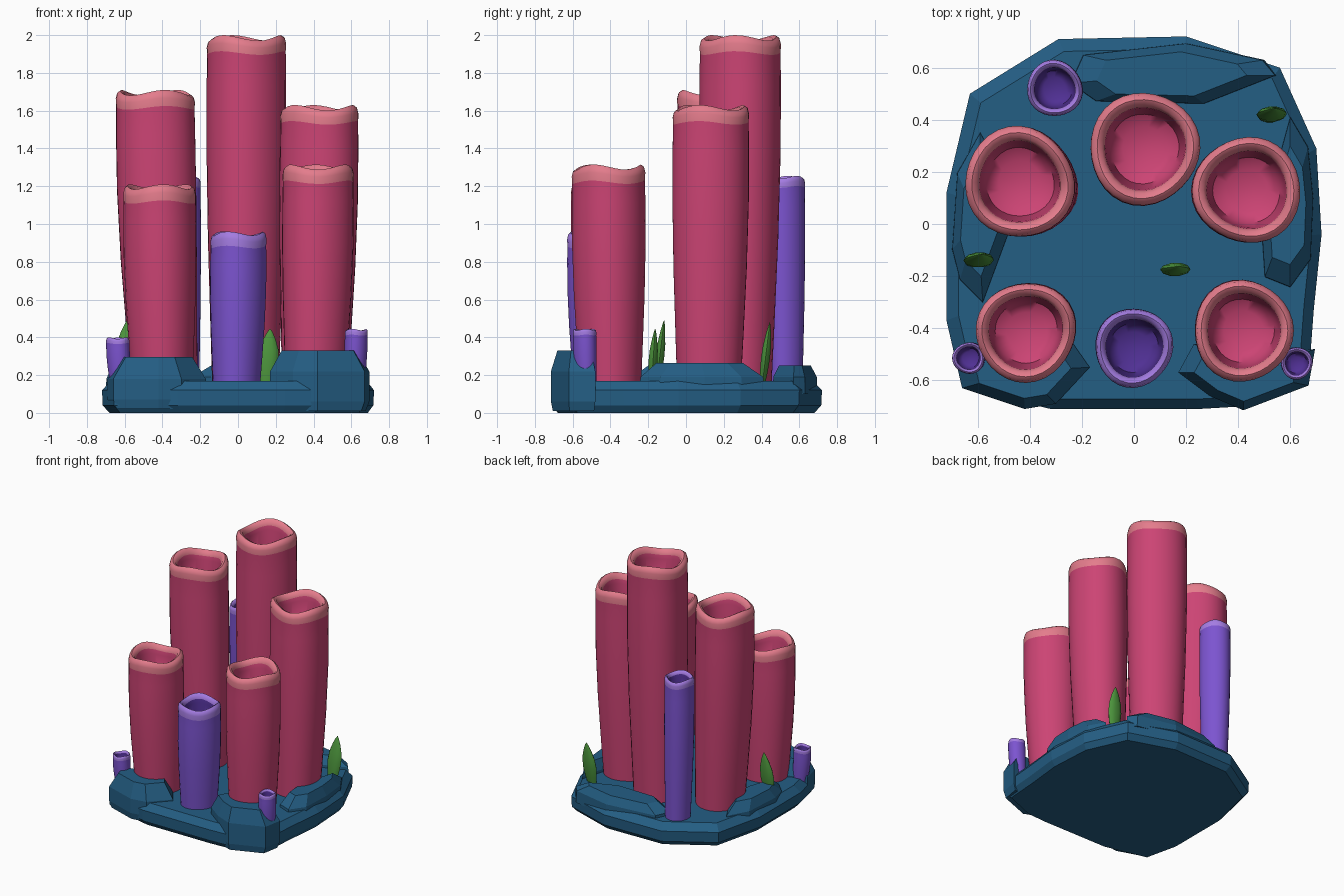
import bpy, bmesh, math
from mathutils import Vector

if "Cube" in bpy.data.objects:
    bpy.data.objects.remove(bpy.data.objects["Cube"])


def material(name, rgb):
    """Flat colour given as sRGB 0-255, stored as linear."""
    m = bpy.data.materials.new(name)
    lin = [((c / 255 + 0.055) / 1.055) ** 2.4 for c in rgb]
    m.diffuse_color = (*lin, 1)
    m.use_nodes = True
    m.node_tree.nodes["Principled BSDF"].inputs["Base Color"].default_value = m.diffuse_color
    return m


ROCK = material("rock blue", (36, 94, 132))
RED = material("tube red", (204, 68, 116))
PINK = material("rim pink", (228, 124, 140))
PURPLE = material("tube purple", (124, 84, 208))
LILAC = material("rim lilac", (164, 124, 226))
DEEP = material("inner purple", (80, 48, 148))
GREEN = material("leaf green", (76, 148, 60))


def loft(name, rings, mats, band_mats=None, smooth=None):
    """Skin a stack of closed rings, cap both ends, colour by band."""
    bm = bmesh.new()
    loops = [[bm.verts.new(p) for p in ring] for ring in rings]
    n = len(loops[0])
    for k in range(len(loops) - 1):
        a, b = loops[k], loops[k + 1]
        for i in range(n):
            j = (i + 1) % n
            f = bm.faces.new((a[i], a[j], b[j], b[i]))
            f.material_index = band_mats[k] if band_mats else 0
    bm.faces.new(loops[0][::-1])
    cap = bm.faces.new(loops[-1])
    cap.material_index = band_mats[-1] if band_mats else 0
    bmesh.ops.recalc_face_normals(bm, faces=bm.faces[:])
    mesh = bpy.data.meshes.new(name)
    bm.to_mesh(mesh)
    bm.free()
    for m in mats:
        mesh.materials.append(m)
    ob = bpy.data.objects.new(name, mesh)
    bpy.context.collection.objects.link(ob)
    if smooth:
        bpy.ops.object.select_all(action='DESELECT')
        ob.select_set(True)
        bpy.context.view_layer.objects.active = ob
        bpy.ops.object.shade_smooth_by_angle(angle=math.radians(smooth))
    return ob


def rock(name, outline, levels):
    """Faceted stone: outline shrunk about its centre at each (height, scale)."""
    c = sum((Vector(p) for p in outline), Vector((0, 0))) / len(outline)
    rings = []
    for z, s in levels:
        rings.append([(*(c + (Vector(p) - c) * s), z) for p in outline])
    return loft(name, rings, [ROCK])


def tube(name, top, base, r, z0, z1, mats, phase):
    """Hollow sponge tube with a wavy rounded lip and a closed cavity."""
    lip = min(0.085, r * 0.5)
    body = [(z0 + (z1 - lip - z0) * t, s) for t, s in
            ((0, .83), (.2, .89), (.45, .96), (.7, 1.0), (.9, 1.0))]
    rim = [(z1 - lip, 0.99), (z1 - lip * .5, 1.0), (z1 - lip * .15, .965),
           (z1, .88), (z1 - lip * .12, .79), (z1 - lip * .5, .74)]
    depth = 1.5 * r
    cavity = [(z1 - lip * .9, .72), (z1 - depth, .62), (z1 - depth * 1.1, .4)]
    rings = []
    for z, s in body + rim + cavity:
        t = (z - z0) / (z1 - z0)
        ease = math.sin(min(t, 1) * math.pi / 2)
        cx, cy = (b + (a - b) * ease for a, b in zip(top, base))
        wave = max(0, 1 - (z1 - z) / (3 * lip)) * r * 0.07
        ring = []
        for i in range(32):
            a = math.tau * i / 32
            rr = r * s * (1 + .025 * math.sin(3 * a + phase)
                          + .015 * math.sin(2 * a - phase))
            dz = wave * (math.sin(3 * a + 2 * phase) - 1)
            ring.append((cx + rr * math.cos(a), cy + rr * math.sin(a), z + dz))
        rings.append(ring)
    bands = [0] * len(body) + [1] * (len(rim) - 1) + [2] * (len(cavity) + 1)
    return loft(name, rings, mats, bands, 50)


def leaf(name, x, y, height, lean):
    """Pointed flattened blade."""
    rings = []
    for t, s in ((0, .6), (.2, .85), (.42, 1), (.62, .9), (.82, .55), (.94, .25), (1, .03)):
        rings.append([(x + .058 * s * math.cos(math.tau * i / 10) + .02 * t,
                       y + .025 * s * math.sin(math.tau * i / 10) + lean * (t - .4),
                       .15 + (height - .15) * t) for i in range(10)])
    return loft(name, rings, [GREEN], smooth=40)


# Reef slab
rock("reef_slab",
     [(-.29, .71), (-.63, .50), (-.72, .12), (-.72, -.37), (-.66, -.63), (-.32, -.71),
      (.25, -.71), (.42, -.70), (.67, -.60), (.69, -.33), (.72, -.04), (.70, .29),
      (.56, .60), (.20, .72)],
     [(0, .95), (.04, .995), (.12, 1), (.17, .94)])

# Boulders around the slab edge
rock("front_left_boulder",
     [(-.69, -.50), (-.66, -.63), (-.42, -.71), (-.30, -.69), (-.17, -.55), (-.24, -.45), (-.5, -.42)],
     [(.02, .92), (.07, 1), (.18, 1), (.295, .72)])
rock("front_right_boulder",
     [(.17, -.57), (.29, -.66), (.42, -.715), (.67, -.62), (.695, -.48), (.5, -.5), (.23, -.46)],
     [(.01, .93), (.06, 1), (.22, 1), (.33, .76)])
rock("back_boulder",
     [(-.25, .54), (-.15, .47), (.27, .46), (.55, .57), (.5, .63), (.2, .695), (-.2, .65)],
     [(.1, 1), (.19, .98), (.25, .72)])
rock("right_boulder",
     [(.60, .42), (.54, .2), (.49, -.06), (.5, -.21), (.6, -.25), (.68, -.14), (.69, .1), (.67, .3)],
     [(.08, 1), (.19, .97), (.265, .68)])
rock("left_boulder",
     [(-.59, .36), (-.68, .2), (-.70, -.1), (-.67, -.22), (-.58, -.31), (-.48, -.04), (-.5, .2)],
     [(.08, 1), (.18, .97), (.25, .66)])

# Large red tubes: top centre, base centre, radius, height
for i, (name, top, base, r, h) in enumerate((
        ("back_centre_tube", (.04, .29), (.035, .275), .213, 2.0),
        ("back_left_tube", (-.44, .16), (-.39, .15), .211, 1.71),
        ("back_right_tube", (.435, .13), (.41, .12), .205, 1.63),
        ("front_left_tube", (-.415, -.415), (-.40, -.40), .191, 1.21),
        ("front_right_tube", (.42, -.41), (.405, -.40), .192, 1.315))):
    tube(name, top, base, r, .12, h, [RED, PINK, RED], 1 + 1.7 * i)

# Purple tubes
for i, (name, top, base, r, z0, h) in enumerate((
        ("front_purple_tube", (0, -.475), (-.01, -.465), .15, .12, .96),
        ("back_purple_tube", (-.305, .52), (-.295, .525), .107, .12, 1.255),
        ("small_left_tube", (-.635, -.515), (-.62, -.51), .061, .13, .40),
        ("small_right_tube", (.625, -.535), (.615, -.525), .061, .13, .445))):
    tube(name, top, base, r, z0, h, [PURPLE, LILAC, DEEP], .6 + 2.1 * i)

# Sea grass blades
leaf("left_leaf", -.605, -.14, .49, .04)
leaf("middle_leaf", .15, -.175, .445, .02)
leaf("back_leaf", .52, .42, .48, .04)
